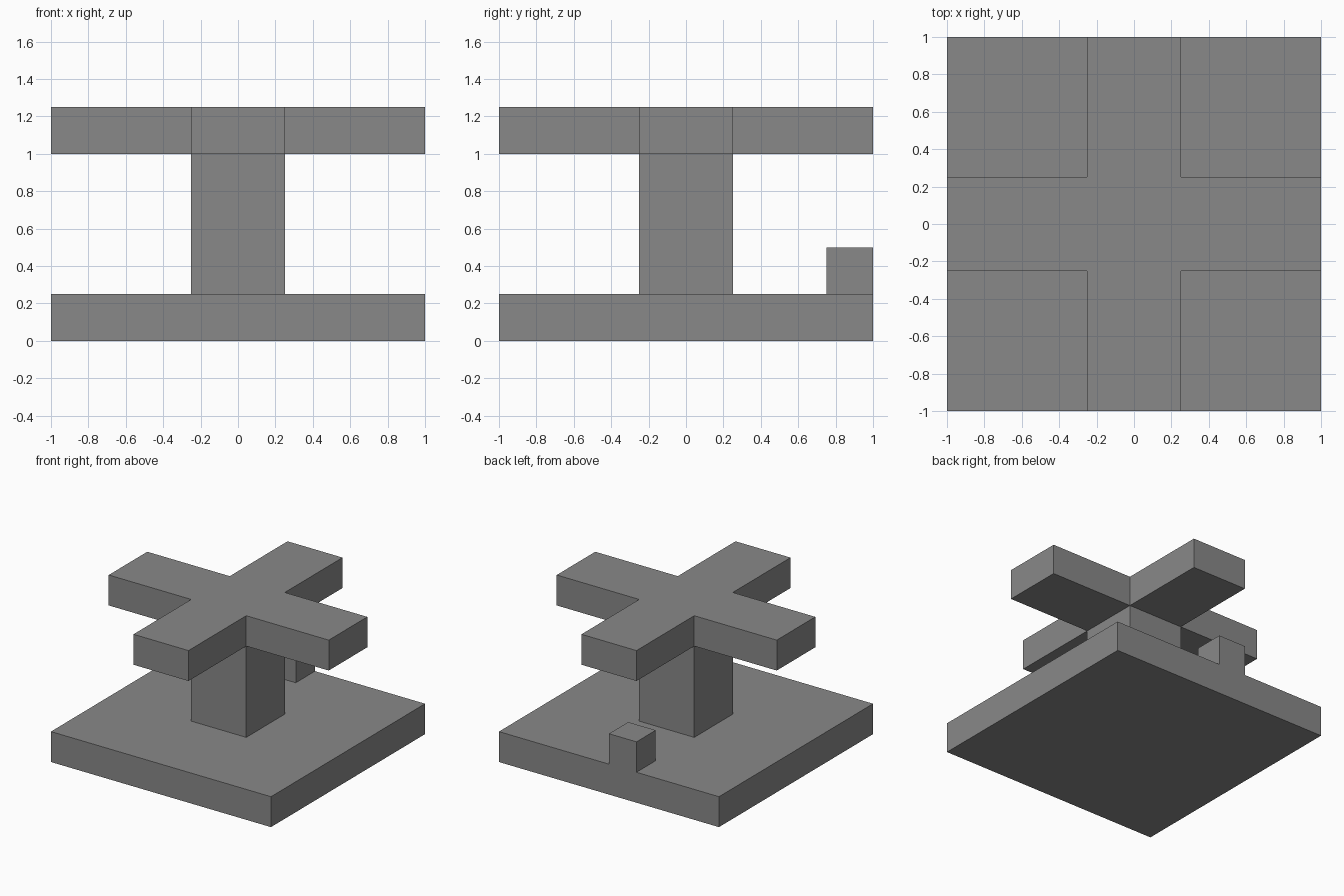
import bpy
import bmesh

cube = bpy.data.objects.get("Cube")
if cube:
    bpy.data.objects.remove(cube, do_unlink=True)

grey = bpy.data.materials.new("mid_grey")
grey.use_nodes = True
COLOUR = (0.25, 0.25, 0.25, 1)
grey.diffuse_color = COLOUR
grey.node_tree.nodes["Principled BSDF"].inputs["Base Color"].default_value = COLOUR


def prism(name, outline, bottom, top):
    """Extrude a counter-clockwise plan outline from bottom to top."""
    bm = bmesh.new()
    floor = bm.faces.new([bm.verts.new((x, y, bottom)) for x, y in outline])
    lifted = bmesh.ops.extrude_face_region(bm, geom=[floor], use_keep_orig=True)
    verts = [v for v in lifted["geom"] if isinstance(v, bmesh.types.BMVert)]
    bmesh.ops.translate(bm, verts=verts, vec=(0, 0, top - bottom))
    bmesh.ops.recalc_face_normals(bm, faces=bm.faces)
    mesh = bpy.data.meshes.new(name)
    bm.to_mesh(mesh)
    bm.free()
    mesh.materials.append(grey)
    obj = bpy.data.objects.new(name, mesh)
    bpy.context.collection.objects.link(obj)
    return obj


def rectangle(x0, x1, y0, y1):
    return [(x0, y0), (x1, y0), (x1, y1), (x0, y1)]


HALF, ARM, SLAB = 1.0, 0.25, 0.25
CROSS_BOTTOM = 1.0

# Square base slab and central pillar
prism("base", rectangle(-HALF, HALF, -HALF, HALF), 0, SLAB)
prism("pillar", rectangle(-ARM, ARM, -ARM, ARM), SLAB, CROSS_BOTTOM)

# Small block flush with the back edge, just off centre
prism("back_block", rectangle(-ARM, 0, HALF - ARM, HALF), SLAB, 2 * SLAB)

# Cross-shaped top: one arm end and inner corner, turned four times
cross = []
x_y = [(HALF, -ARM), (HALF, ARM), (ARM, ARM)]
for turn in range(4):
    cross += x_y
    x_y = [(-y, x) for x, y in x_y]
prism("cross_top", cross, CROSS_BOTTOM, CROSS_BOTTOM + SLAB)
